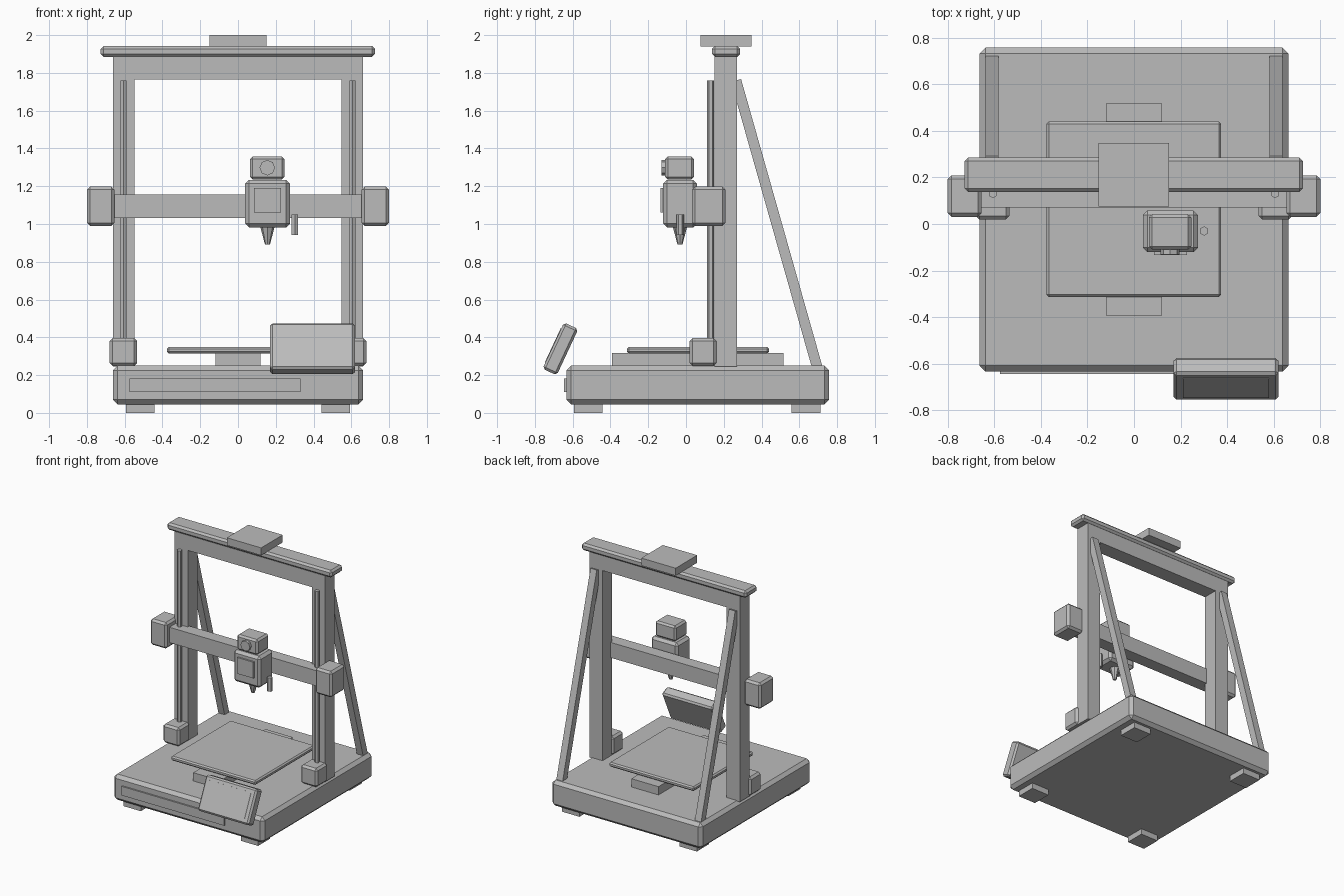
import bpy, bmesh
from math import radians, atan2, hypot
from mathutils import Matrix, Vector

cube = bpy.data.objects.get("Cube")
if cube:
    bpy.data.objects.remove(cube, do_unlink=True)

grey = bpy.data.materials.new("plain_grey")
grey.use_nodes = True
grey.diffuse_color = (0.5, 0.5, 0.5, 1)
grey.node_tree.nodes["Principled BSDF"].inputs["Base Color"].default_value = (0.5, 0.5, 0.5, 1)


def finish(name, bm, centre, tilt=0.0):
    """Turn a bmesh into an object, tilted about the x axis."""
    mesh = bpy.data.meshes.new(name)
    bm.to_mesh(mesh)
    bm.free()
    mesh.materials.append(grey)
    obj = bpy.data.objects.new(name, mesh)
    obj.location = centre
    obj.rotation_euler.x = tilt
    bpy.context.collection.objects.link(obj)
    return obj


def box(name, size, centre, bevel=0.0, tilt=0.0):
    bm = bmesh.new()
    bmesh.ops.create_cube(bm, size=1, matrix=Matrix.Diagonal((*size, 1)))
    obj = finish(name, bm, centre, tilt)
    if bevel:
        mod = obj.modifiers.new("chamfer", "BEVEL")
        mod.width = bevel
        mod.segments = 1
    return obj


def block(name, x, y, z, bevel=0.0):
    """Box given by its extent along each axis."""
    spans = (x, y, z)
    return box(name, [b - a for a, b in spans], [(a + b) / 2 for a, b in spans], bevel)


def rod(name, sides, bottom, top, length, centre, tilt=0.0):
    bm = bmesh.new()
    bmesh.ops.create_cone(bm, cap_ends=True, segments=sides,
                          radius1=bottom, radius2=top, depth=length)
    return finish(name, bm, centre, tilt)


# Base with feet and front panel
block("base", (-0.663, 0.663), (-0.633, 0.757), (0.045, 0.25), 0.025)
for side, sx in (("right", -1), ("left", 1)):
    for end, y in (("front", -0.518), ("back", 0.635)):
        box(f"{side}_{end}_foot", (0.152, 0.152, 0.05), (sx * 0.517, y, 0.025))
block("front_panel", (-0.575, 0.33), (-0.645, -0.62), (0.11, 0.182))

# Heated bed on its carriage
block("bed_carriage", (-0.12, 0.12), (-0.392, 0.517), (0.24, 0.316))
block("bed_plate", (-0.376, 0.374), (-0.313, 0.44), (0.314, 0.349), 0.01)

# Upright frame, repeated on both sides
brace_top, brace_foot = Vector((0, 0.265, 1.76)), Vector((0, 0.698, 0.23))
brace = brace_top - brace_foot
for side, sx in (("right", -1), ("left", 1)):
    box(f"{side}_post", (0.116, 0.12, 1.64), (sx * 0.605, 0.21, 1.065))
    rod(f"{side}_lead_screw", 6, 0.019, 0.019, 1.38, (sx * 0.606, 0.13, 1.07))
    box(f"{side}_lift_motor", (0.145, 0.142, 0.149), (sx * 0.607, 0.09, 0.3225), 0.016)
    box(f"{side}_gantry_end", (0.146, 0.178, 0.207), (sx * 0.727, 0.12, 1.094), 0.016)
    middle = (brace_top + brace_foot) / 2
    box(f"{side}_brace", (0.055, 0.055, brace.length),
        (sx * 0.61, middle.y, middle.z), tilt=-atan2(brace.y, brace.z))

# Top beam, cap and spool rest
block("top_beam", (-0.663, 0.663), (0.15, 0.27), (1.765, 1.886))
block("top_cap", (-0.727, 0.725), (0.138, 0.286), (1.885, 1.942), 0.015)
block("spool_rest", (-0.152, 0.151), (0.076, 0.347), (1.94, 2.0))

# Gantry beam and print head
block("gantry_beam", (-0.66, 0.66), (0.07, 0.17), (1.033, 1.155))
block("head_body", (0.038, 0.275), (-0.121, 0.058), (0.982, 1.234), 0.02)
block("head_cover", (0.085, 0.228), (-0.134, -0.11), (1.061, 1.19))
block("feeder_motor", (0.064, 0.246), (-0.11, 0.042), (1.236, 1.358), 0.014)
rod("feeder_knob", 8, 0.041, 0.041, 0.03, (0.155, -0.116, 1.298), radians(90))
rod("nozzle", 8, 0.013, 0.038, 0.095, (0.156, -0.032, 0.938))
rod("bed_probe", 6, 0.02, 0.02, 0.108, (0.301, -0.03, 0.997))

# Tilted control screen
lean = radians(-25)
centre = Vector((0.395, -0.665, 0.339))
box("screen_case", (0.45, 0.083, 0.27), centre, 0.013, lean)
outward = Matrix.Rotation(lean, 3, "X") @ Vector((0, -0.0415, 0))
box("screen_glass", (0.368, 0.006, 0.2), centre + outward, tilt=lean)
